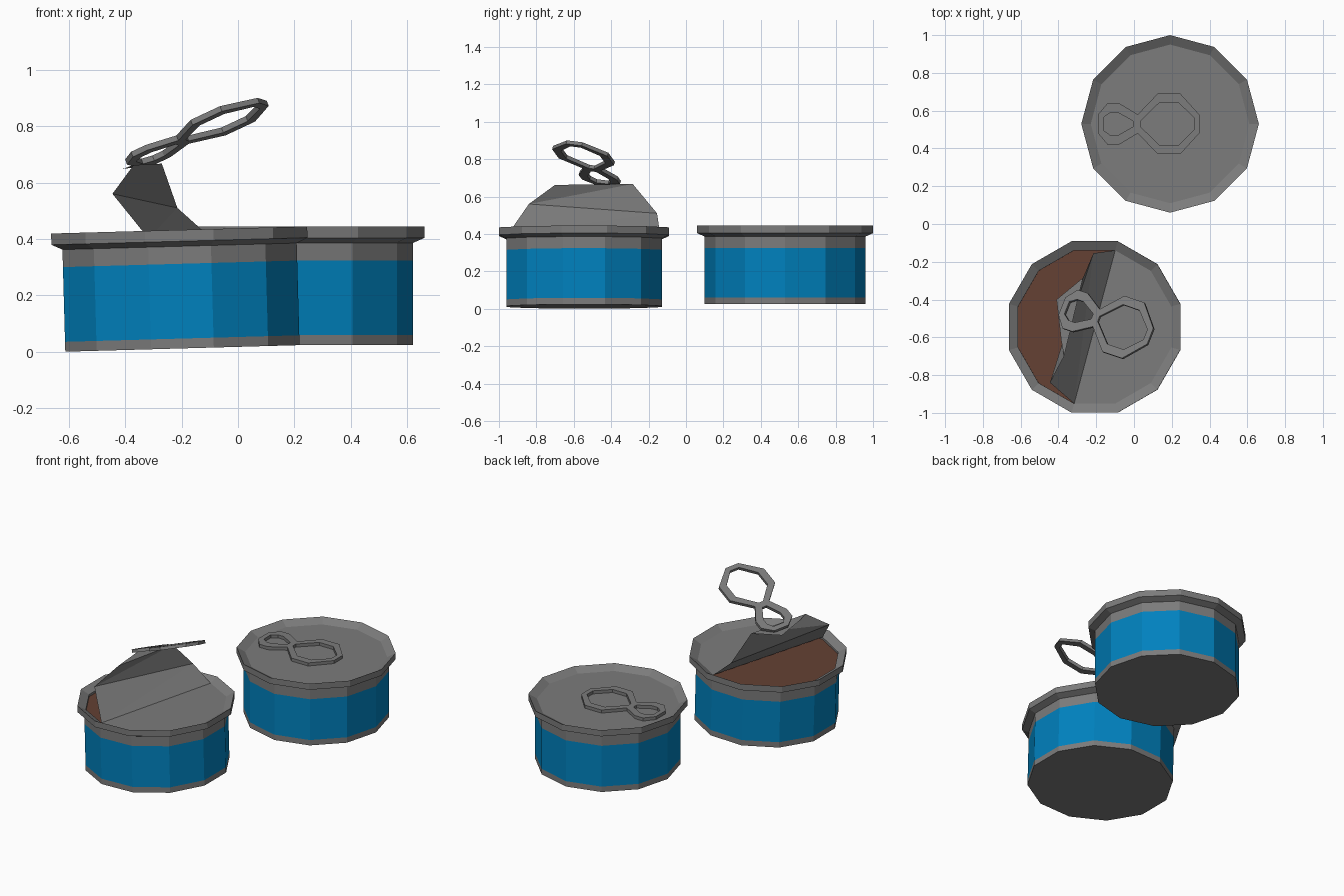
import bpy, bmesh, math
from mathutils import Matrix, Vector

if "Cube" in bpy.data.objects:
    bpy.data.objects.remove(bpy.data.objects["Cube"])

SIDES = 12
R_LID, Z_LID = 0.42, 0.392


def material(name, color):
    m = bpy.data.materials.new(name)
    m.diffuse_color = (*color, 1)
    m.use_nodes = True
    m.node_tree.nodes["Principled BSDF"].inputs["Base Color"].default_value = m.diffuse_color
    return m


blue = material("label_blue", (0.0, 0.22, 0.515))
brown = material("food_brown", (0.127, 0.052, 0.033))
metal = material("dark_metal", (0.2, 0.2, 0.2))


def make(name, verts, faces, mat=metal):
    me = bpy.data.meshes.new(name)
    me.from_pydata([tuple(v) for v in verts], [], faces)
    me.update()
    me.materials.append(mat)
    ob = bpy.data.objects.new(name, me)
    bpy.context.collection.objects.link(ob)
    return ob


def ring(r, z, phase, mat4):
    pts = []
    for i in range(SIDES):
        a = math.radians(phase) + i * math.tau / SIDES
        pts.append(mat4 @ Vector((r * math.cos(a), r * math.sin(a), z)))
    return pts


def lathe(name, profile, phase, mat4, mat=metal, cap=False):
    verts = [p for r, z in profile for p in ring(r, z, phase, mat4)]
    faces = []
    for k in range(len(profile) - 1):
        for i in range(SIDES):
            j = (i + 1) % SIDES
            a, b = k * SIDES, (k + 1) * SIDES
            faces.append((a + i, a + j, b + j, b + i))
    if cap:
        faces.append(tuple(reversed(range(SIDES))))
    return make(name, verts, faces, mat)


def can(prefix, phase, mat4):
    lathe(prefix + "_base", [(0.43, 0), (0.43, 0.035)], phase, mat4, cap=True)
    lathe(prefix + "_label", [(0.43, 0.035), (0.43, 0.30)], phase, mat4, blue)
    lathe(prefix + "_rim", [(0.43, 0.30), (0.43, 0.362), (0.47, 0.38), (0.47, 0.42),
                            (R_LID, Z_LID), (R_LID, 0.375)], phase, mat4)


def mirrored(half):
    return half + [(x, -y) for x, y in reversed(half)]


def pull_tab(name, mat4):
    # flat figure-eight plate with two holes, filled then extruded
    loops = [
        mirrored([(-0.19, .05), (-0.14, .11), (-0.08, .11), (0.02, .05),
                  (0.125, .16), (0.245, .16), (0.35, .045)]),
        mirrored([(-0.16, .035), (-0.125, .06), (-0.085, .06), (-0.005, .015)]),
        mirrored([(0.035, .015), (0.135, .113), (0.235, .113), (0.32, .03)]),
    ]
    bm = bmesh.new()
    edges = []
    for loop in loops:
        vs = [bm.verts.new((x, y, 0)) for x, y in loop]
        edges += [bm.edges.new((vs[i - 1], vs[i])) for i in range(len(vs))]
    bmesh.ops.triangle_fill(bm, edges=edges, use_beauty=True)
    geo = bmesh.ops.extrude_face_region(bm, geom=bm.faces[:])
    bmesh.ops.translate(bm, vec=(0, 0, 0.02),
                        verts=[g for g in geo["geom"] if isinstance(g, bmesh.types.BMVert)])
    bmesh.ops.recalc_face_normals(bm, faces=bm.faces[:])
    bmesh.ops.transform(bm, matrix=mat4, verts=bm.verts[:])
    me = bpy.data.meshes.new(name)
    bm.to_mesh(me)
    bm.free()
    me.materials.append(metal)
    bpy.context.collection.objects.link(bpy.data.objects.new(name, me))


# closed can
closed = Matrix.Translation((0.191, 0.53, 0.024))
can("closed_can", 0, closed)
make("closed_can_lid", ring(R_LID, Z_LID, 0, closed), [tuple(range(SIDES))])
pull_tab("closed_can_tab", Matrix.Translation((0, 0.53, 0.024 + Z_LID)))

# opened can, leaning slightly to the left
opened = Matrix.Translation((-0.197, -0.545, 0.012)) @ Matrix.Rotation(math.radians(-1.6), 4, 'Y')
can("open_can", 15, opened)
make("open_can_food", ring(R_LID, 0.378, 15, opened), [tuple(range(SIDES))], brown)

# half of the lid stays flat, the rest is peeled up in creased strips
rim = ring(R_LID, Z_LID, 15, opened)
flat = [rim[i % SIDES] for i in range(8, 15)]          # from 255 to 75 degrees
flap = [(-0.445, -0.84, 0.56), (-0.37, -0.70, 0.662), (-0.385, -0.62, 0.655),
        (-0.41, -0.40, 0.648), (-0.27, -0.285, 0.667), (-0.215, -0.155, 0.51)]
make("open_can_lid", flat + flap,
     [tuple(range(7)),        # flat part
      (0, 6, 12), (0, 12, 7),  # lower strip
      (7, 12, 11), (7, 11, 8),  # upper strip
      (8, 11, 10, 9)])        # folded lip

# raised tab
end_a, end_b = Vector((-0.375, -0.44, 0.658)), Vector((0.11, -0.605, 0.885))
u = (end_b - end_a).normalized()
w = Vector((0.35, 0.92, -0.12))
w = (w - u * w.dot(u)).normalized()
n = u.cross(w)
frame = Matrix((u, w, n)).transposed().to_4x4()
frame.translation = end_a + u * 0.19
pull_tab("open_can_tab", frame)
